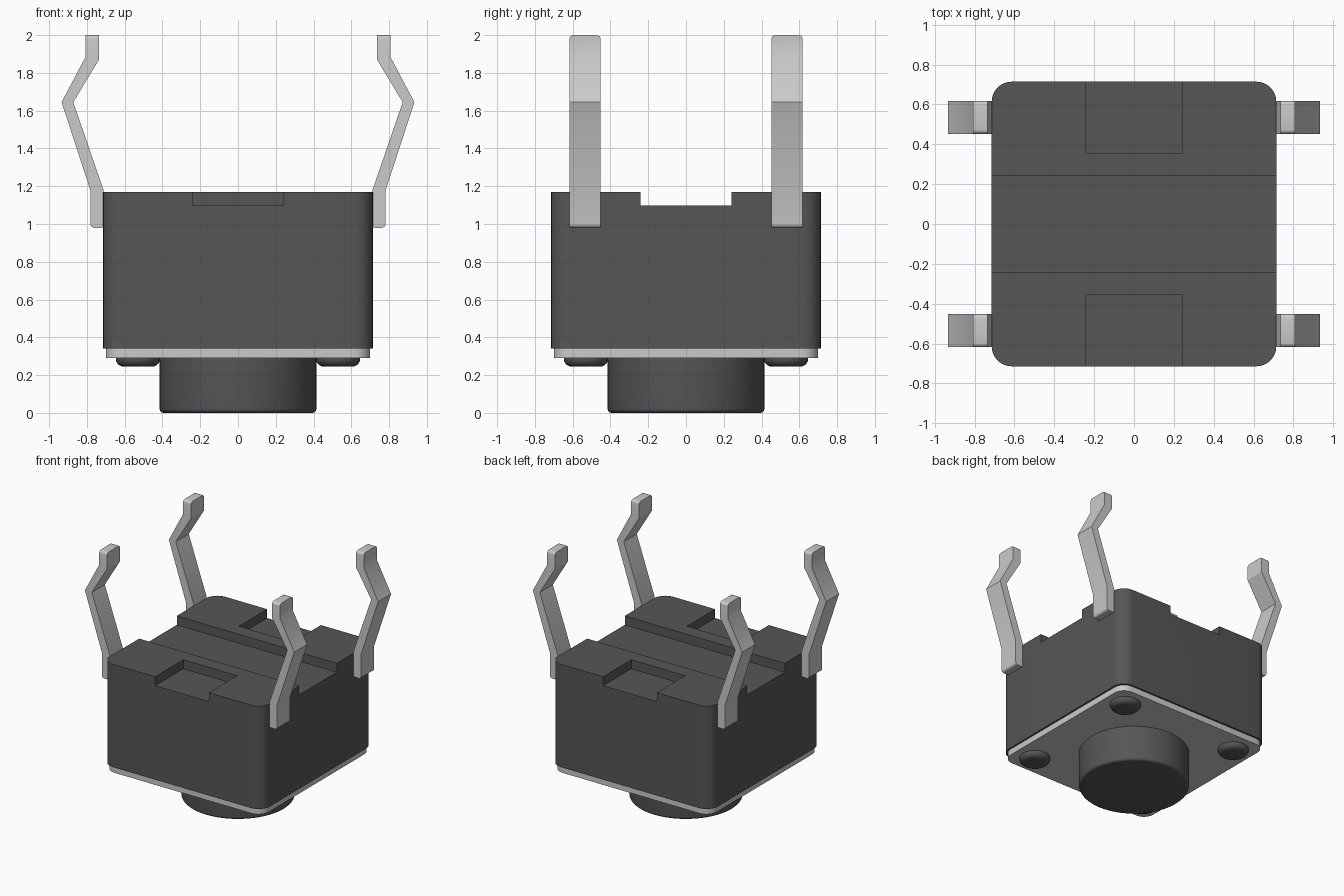
import bpy, bmesh, math
from mathutils import Vector

cube = bpy.data.objects.get("Cube")
if cube:
    bpy.data.objects.remove(cube, do_unlink=True)


def make_material(name, value):
    mat = bpy.data.materials.new(name)
    mat.use_nodes = True
    colour = (value, value, value, 1)
    mat.diffuse_color = colour
    mat.node_tree.nodes["Principled BSDF"].inputs["Base Color"].default_value = colour
    return mat


DARK = make_material("dark plastic", 0.093)
METAL = make_material("light metal", 0.59)


def activate(ob):
    bpy.ops.object.select_all(action='DESELECT')
    ob.select_set(True)
    bpy.context.view_layer.objects.active = ob


def finish(bm, name, mat):
    """Turn a bmesh into a coloured object, smooth with sharp edges kept."""
    bmesh.ops.recalc_face_normals(bm, faces=bm.faces)
    mesh = bpy.data.meshes.new(name)
    bm.to_mesh(mesh)
    bm.free()
    mesh.materials.append(mat)
    ob = bpy.data.objects.new(name, mesh)
    bpy.context.collection.objects.link(ob)
    activate(ob)
    bpy.ops.object.shade_smooth_by_angle(angle=math.radians(30))
    return ob


def box(half, z0, z1, centre=(0, 0)):
    bm = bmesh.new()
    bmesh.ops.create_cube(bm, size=1)
    for v in bm.verts:
        v.co = Vector((centre[0] + v.co.x * 2 * half[0],
                       centre[1] + v.co.y * 2 * half[1],
                       z1 if v.co.z > 0 else z0))
    return bm


def rounded_box(half, z0, z1, radius):
    """Square block with rounded upright corners."""
    bm = box((half, half), z0, z1)
    upright = [e for e in bm.edges if abs(e.verts[0].co.z - e.verts[1].co.z) > 1e-4]
    bmesh.ops.bevel(bm, geom=upright, offset=radius, segments=8, profile=0.5,
                    affect='EDGES')
    return bm


def disc(name, x, y, radius, z0, z1, rounding, segments, mat):
    """Upright cylinder with a rounded lower rim."""
    bm = bmesh.new()
    bmesh.ops.create_cone(bm, cap_ends=True, segments=segments, radius1=radius,
                          radius2=radius, depth=z1 - z0)
    bmesh.ops.translate(bm, verts=bm.verts, vec=(x, y, (z0 + z1) / 2))
    rim = [e for e in bm.edges if all(abs(v.co.z - z0) < 1e-4 for v in e.verts)]
    bmesh.ops.bevel(bm, geom=rim, offset=rounding, segments=5, profile=0.5,
                    affect='EDGES')
    return finish(bm, name, mat)


# Housing with a full-width channel and two edge notches in its top
housing = finish(rounded_box(0.714, 0.34, 1.17, 0.1), "housing", DARK)
cuts = [((1.0, 0.24), (0, 0)),
        ((0.24, 0.2725), (0, 0.6275)),
        ((0.24, 0.2725), (0, -0.6275))]
for half, centre in cuts:
    cutter = finish(box(half, 1.098, 1.4, centre), "cutter", DARK)
    cutter.hide_render = True
    mod = housing.modifiers.new("cut", 'BOOLEAN')
    mod.operation = 'DIFFERENCE'
    mod.solver = 'EXACT'
    mod.object = cutter
    activate(housing)
    bpy.ops.object.modifier_apply(modifier=mod.name)
    bpy.data.objects.remove(cutter, do_unlink=True)
activate(housing)
bpy.ops.object.shade_smooth_by_angle(angle=math.radians(30))

# Metal cover plate under the housing
finish(rounded_box(0.70, 0.29, 0.34, 0.09), "cover_plate", METAL)

# Round push button
disc("push_button", 0, 0, 0.415, 0.0, 0.32, 0.022, 64, DARK)

# Bent leg outline in x and z
LEG = [(0.705, 0.98), (0.782, 0.98), (0.782, 1.18), (0.934, 1.645),
       (0.807, 1.885), (0.807, 2.0), (0.736, 2.0), (0.736, 1.87),
       (0.872, 1.645), (0.712, 1.18)]


def leg(name, sx, sy):
    bm = bmesh.new()
    outline = [bm.verts.new((sx * x, sy * 0.535 - 0.0825, z)) for x, z in LEG]
    face = bm.faces.new(outline)
    side = bmesh.ops.extrude_face_region(bm, geom=[face])["geom"]
    bmesh.ops.translate(bm, vec=(0, 0.165, 0),
                        verts=[g for g in side if isinstance(g, bmesh.types.BMVert)])
    bmesh.ops.recalc_face_normals(bm, faces=bm.faces)

    def end_edges(z, axis):
        return [e for e in bm.edges
                if all(abs(v.co.z - z) < 1e-4 for v in e.verts)
                and abs(e.verts[0].co[axis] - e.verts[1].co[axis]) > 1e-3]

    # Soften the tip across its width and the foot across its thickness
    bmesh.ops.bevel(bm, geom=end_edges(2.0, 0) + end_edges(0.98, 1), offset=0.02,
                    segments=4, profile=0.5, affect='EDGES')
    return finish(bm, name, METAL)


# Four legs and four rivets, one at each corner
for sx, side in ((1, "left"), (-1, "right")):
    for sy, end in ((-1, "front"), (1, "back")):
        leg(f"leg_{end}_{side}", sx, sy)
        disc(f"rivet_{end}_{side}", sx * 0.53, sy * 0.53, 0.117, 0.245, 0.32,
             0.042, 32, DARK)
